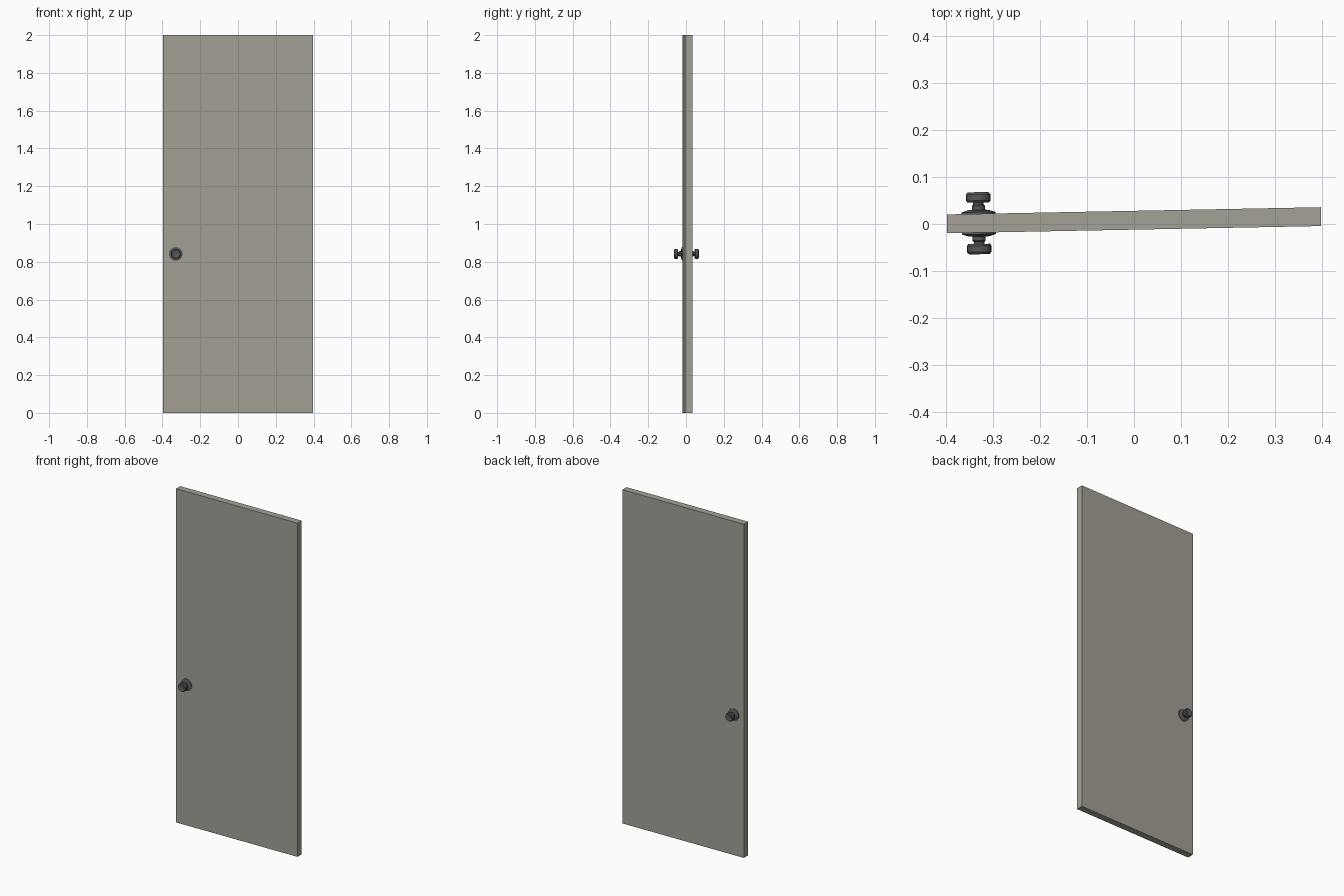
import bpy, bmesh, math
from mathutils import Matrix

if "Cube" in bpy.data.objects:
    bpy.data.objects.remove(bpy.data.objects["Cube"])

TILT = Matrix.Translation((0, 0.008, 0)) @ Matrix.Rotation(math.radians(1.1), 4, 'Z')


def material(name, rgb):
    m = bpy.data.materials.new(name)
    m.diffuse_color = (*rgb, 1)
    m.use_nodes = True
    m.node_tree.nodes["Principled BSDF"].inputs["Base Color"].default_value = m.diffuse_color
    return m


def make_object(name, bm, mat):
    bmesh.ops.recalc_face_normals(bm, faces=bm.faces)
    bm.transform(TILT)  # the door stands slightly ajar
    me = bpy.data.meshes.new(name)
    bm.to_mesh(me)
    bm.free()
    me.materials.append(mat)
    ob = bpy.data.objects.new(name, me)
    bpy.context.collection.objects.link(ob)
    return ob


paint = material("warm_grey_paint", (0.37, 0.355, 0.305))
metal = material("dark_metal", (0.095, 0.095, 0.095))

# door panel
bm = bmesh.new()
bmesh.ops.create_cube(bm, size=1)
bm.transform(Matrix.Translation((0, 0, 1)) @ Matrix.Diagonal((0.795, 0.04, 2, 1)))
make_object("door_panel", bm, paint)

# knob with rose and neck, turned about y: (radius, distance from door centre)
PROFILE = [(0.0, 0.018), (0.036, 0.018), (0.036, 0.0235), (0.021, 0.028),
           (0.014, 0.0285), (0.014, 0.037), (0.011, 0.040), (0.011, 0.044),
           (0.023, 0.044), (0.026, 0.048), (0.026, 0.061), (0.022, 0.066),
           (0.018, 0.066), (0.016, 0.065), (0.0, 0.065)]
SIDES = 20
for name, side in (("front_knob", -1), ("back_knob", 1)):
    bm = bmesh.new()
    verts = [bm.verts.new((r, side * d, 0)) for r, d in PROFILE]
    edges = [bm.edges.new(p) for p in zip(verts, verts[1:])]
    bmesh.ops.spin(bm, geom=verts + edges, cent=(0, 0, 0), axis=(0, 1, 0),
                   angle=math.tau, steps=SIDES)
    bmesh.ops.remove_doubles(bm, verts=bm.verts, dist=0.0001)
    bm.transform(Matrix.Translation((-0.33, 0, 0.842)))
    knob = make_object(name, bm, metal)
    bpy.ops.object.select_all(action='DESELECT')
    knob.select_set(True)
    bpy.context.view_layer.objects.active = knob
    bpy.ops.object.shade_smooth_by_angle(angle=math.radians(30))
